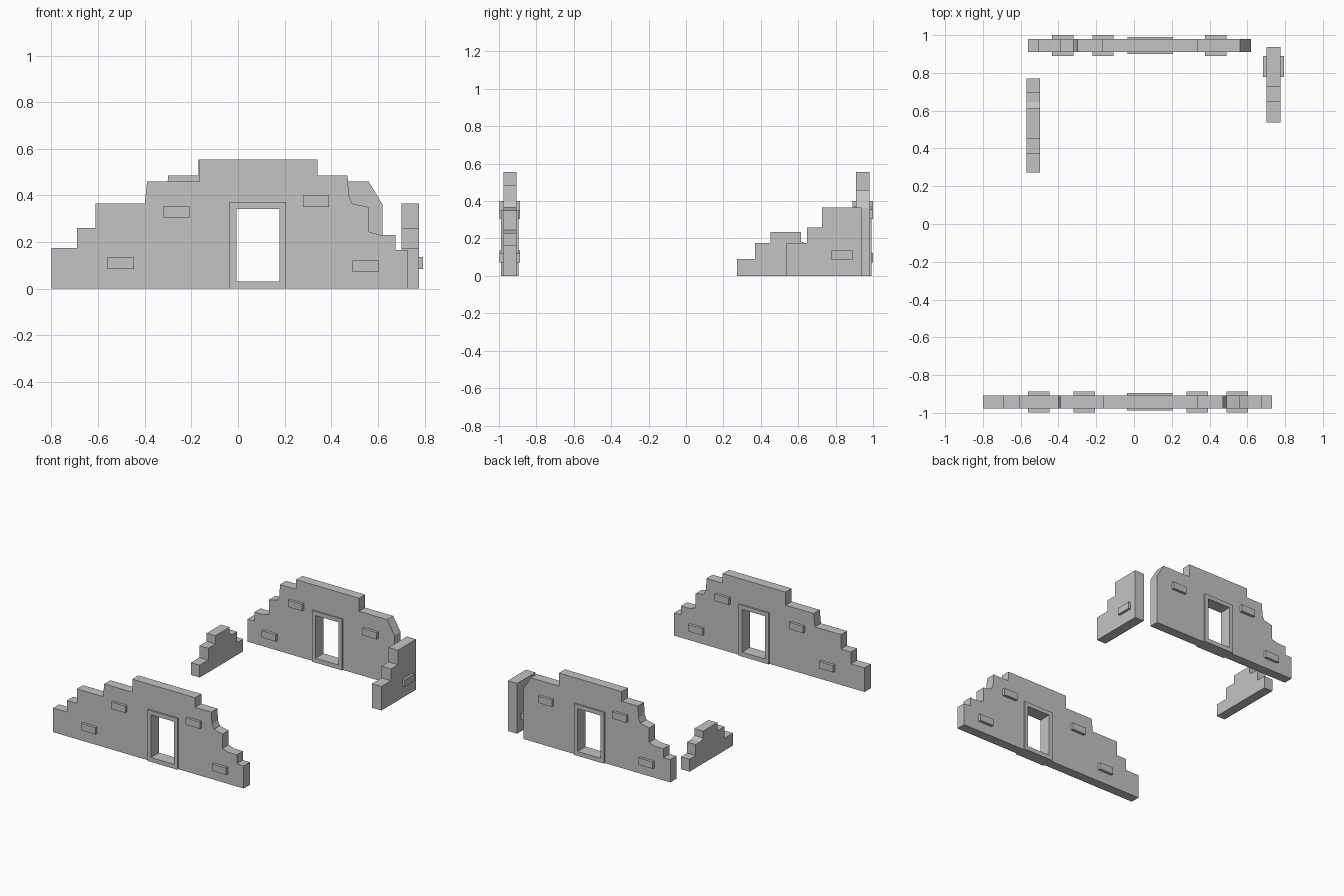
import bpy
import bmesh
from math import pi
from mathutils import Matrix

default_cube = bpy.data.objects.get("Cube")
if default_cube:
    bpy.data.objects.remove(default_cube, do_unlink=True)

# One stone colour for everything
GREY = (0.55, 0.55, 0.55, 1)
stone = bpy.data.materials.new("stone_grey")
stone.use_nodes = True
stone.diffuse_color = GREY
stone.node_tree.nodes["Principled BSDF"].inputs["Base Color"].default_value = GREY

WALL, FRAME, BLOCK = 0.07, 0.092, 0.11  # thicknesses


def finish(name, bm, place):
    bmesh.ops.recalc_face_normals(bm, faces=bm.faces)
    mesh = bpy.data.meshes.new(name)
    bm.to_mesh(mesh)
    bm.free()
    mesh.materials.append(stone)
    obj = bpy.data.objects.new(name, mesh)
    obj.matrix_world = place
    bpy.context.collection.objects.link(obj)


def slab(name, profile, depth, place):
    """Extrude an upright outline of (across, height) points."""
    bm = bmesh.new()
    face = bm.faces.new([bm.verts.new((u, -depth / 2, z)) for u, z in profile])
    out = bmesh.ops.extrude_face_region(bm, geom=[face])
    moved = [v for v in out["geom"] if isinstance(v, bmesh.types.BMVert)]
    bmesh.ops.translate(bm, verts=moved, vec=(0, depth, 0))
    finish(name, bm, place)


def rect(u0, u1, z0, z1):
    return [(u0, z0), (u1, z0), (u1, z1), (u0, z1)]


def door_frame(name, outer, inner, place):
    """Mitred rectangular ring."""
    bm = bmesh.new()
    loops = [[bm.verts.new((u, y, z)) for u, z in ring]
             for ring, y in ((outer, -FRAME / 2), (inner, -FRAME / 2),
                             (inner, FRAME / 2), (outer, FRAME / 2))]
    for a, b in zip(loops, loops[1:] + loops[:1]):
        for i in range(4):
            j = (i + 1) % 4
            bm.faces.new((a[i], a[j], b[j], b[i]))
    finish(name, bm, place)


def placed(x, y, turn=0):
    return Matrix.Translation((x, y, 0)) @ Matrix.Rotation(turn, 4, "Z")


front = placed(0, -0.942)
back = placed(0.17, 0.945, pi)
left = placed(0.738, 1.337, pi / 2)
right = placed(-0.533, 0, pi / 2)

# Crumbling outlines shared by the walls
low_steps = [(-0.8, 0), (-0.8, 0.175), (-0.69, 0.175), (-0.69, 0.26),
             (-0.61, 0.26), (-0.61, 0.365), (-0.4, 0.365)]
broken_end = [(-0.45, 0), (-0.45, 0.36), (-0.39, 0.46)]
crown = [(-0.165, 0.46), (-0.165, 0.555), (0.34, 0.555), (0.34, 0.485),
         (0.47, 0.485), (0.475, 0.4), (0.49, 0.365), (0.56, 0.35),
         (0.56, 0.245), (0.61, 0.23), (0.675, 0.23), (0.675, 0.165),
         (0.73, 0.165), (0.73, 0)]
doorway = [(0.195, 0), (0.195, 0.36), (-0.025, 0.36), (-0.025, 0)]

slab("front_wall", low_steps + [(-0.39, 0.46)] + crown + doorway, WALL, front)
slab("back_wall", broken_end + crown + doorway, WALL, back)
slab("left_wall", low_steps + [(-0.4, 0)], WALL + 0.005, left)
slab("right_wall", [(0.272, 0), (0.272, 0.09), (0.37, 0.09), (0.37, 0.175),
                    (0.452, 0.175), (0.452, 0.235), (0.615, 0.235), (0.615, 0.185),
                    (0.645, 0.17), (0.7, 0.17), (0.7, 0.09), (0.77, 0.09),
                    (0.77, 0)], WALL, right)

# Door frames
for side, place in (("front", front), ("back", back)):
    door_frame(side + "_door_frame", rect(-0.037, 0.205, 0, 0.372),
               rect(-0.007, 0.177, 0.032, 0.342), place)

# Protruding stone blocks, given by their lower corner
low_block = (-0.56, 0.085)
wall_blocks = [(-0.32, 0.305), (0.278, 0.35), (0.49, 0.072)]
for side, place, corners in (("front", front, [low_block] + wall_blocks),
                             ("back", back, wall_blocks),
                             ("left", left, [low_block])):
    for n, (u, z) in enumerate(corners, 1):
        slab(f"{side}_stone_block_{n}", rect(u, u + 0.113, z, z + 0.05), BLOCK, place)
